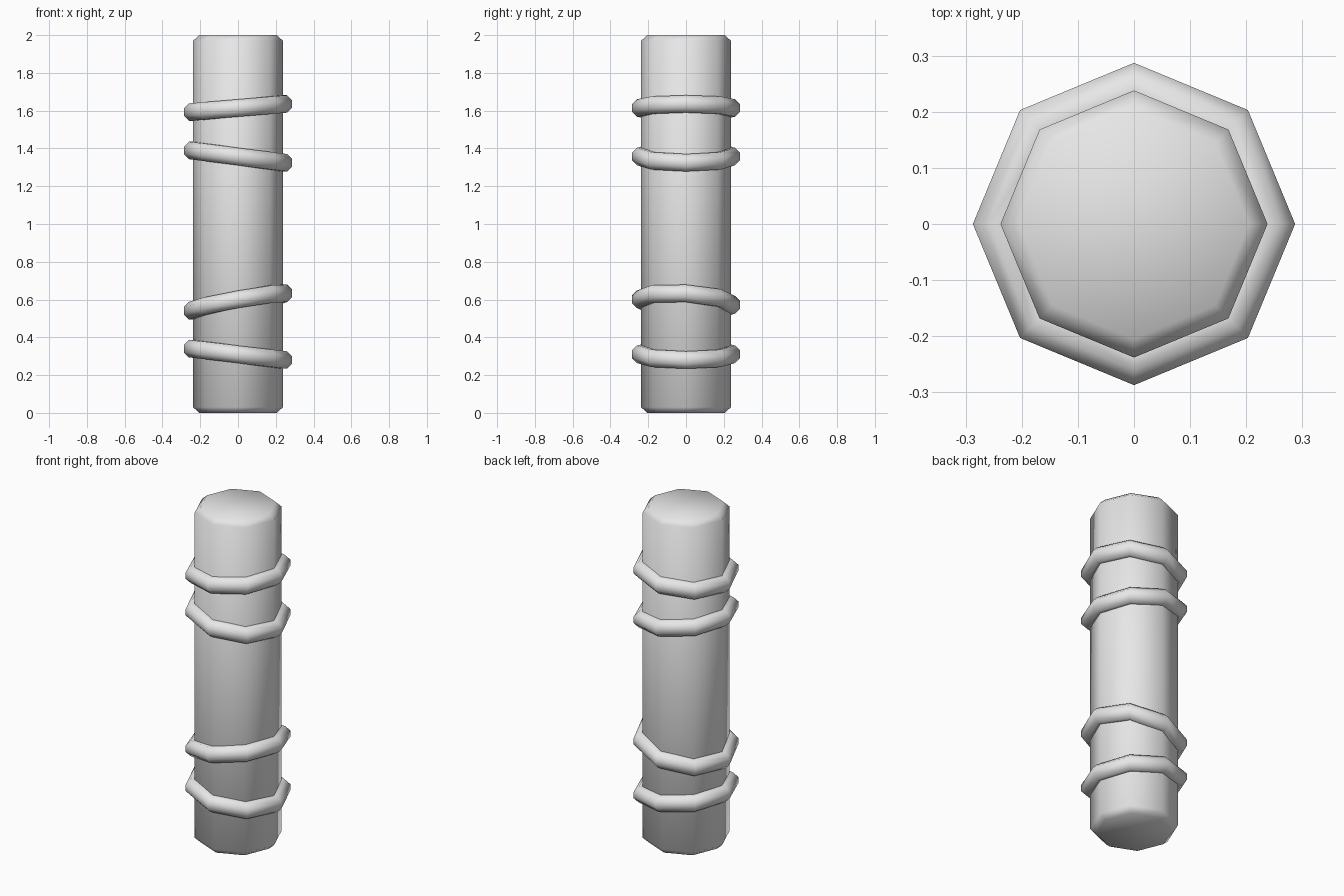
import bpy
from math import cos, sin, pi

cube = bpy.data.objects.get("Cube")
if cube:
    bpy.data.objects.remove(cube, do_unlink=True)

grey = bpy.data.materials.new("light_grey")
grey.use_nodes = True
grey.diffuse_color = (0.8, 0.8, 0.8, 1)
grey.node_tree.nodes["Principled BSDF"].inputs["Base Color"].default_value = (0.8, 0.8, 0.8, 1)

SIDES = 8


def add_object(name, verts, faces):
    mesh = bpy.data.meshes.new(name)
    mesh.from_pydata(verts, [], faces)
    mesh.materials.append(grey)
    mesh.shade_smooth()
    obj = bpy.data.objects.new(name, mesh)
    bpy.context.collection.objects.link(obj)
    return obj


def bridge(a, b, n, wrap):
    """Quads between loop a and loop b of n points."""
    return [(a * n + i, a * n + (i + 1) % n, b * n + (i + 1) % n, b * n + i)
            for i in range(wrap)]


def shaft(name, profile):
    """Octagonal column from (radius, height) pairs, capped at both ends."""
    verts = [(r * cos(2 * pi * i / SIDES), r * sin(2 * pi * i / SIDES), z)
             for r, z in profile for i in range(SIDES)]
    faces = []
    for k in range(len(profile) - 1):
        faces += bridge(k, k + 1, SIDES, SIDES)
    last = (len(profile) - 1) * SIDES
    faces.append(tuple(reversed(range(SIDES))))
    faces.append(tuple(range(last, last + SIDES)))
    return add_object(name, verts, faces)


def ring(name, height, slope_x, slope_y, major=0.241, minor=0.05):
    """Octagonal band with an eight-sided tube, leaning in x and y."""
    verts = []
    for i in range(SIDES):
        a = 2 * pi * i / SIDES
        for j in range(SIDES):
            t = 2 * pi * (j + 0.5) / SIDES
            r = major + minor * cos(t)
            x, y = r * cos(a), r * sin(a)
            cx, cy = major * cos(a), major * sin(a)
            verts.append((x, y, height + minor * sin(t) + slope_x * cx + slope_y * cy))
    faces = []
    for i in range(SIDES):
        faces += [tuple(reversed(f)) for f in bridge(i, (i + 1) % SIDES, SIDES, SIDES)]
    return add_object(name, verts, faces)


# Column with chamfered ends
shaft("column", [(0.205, 0), (0.238, 0.03), (0.238, 1.97), (0.205, 2)])

# Two pairs of leaning bands
ring("upper_band_top", 1.614, 0.09, 0)
ring("upper_band_bottom", 1.357, -0.135, 0)
ring("lower_band_top", 0.587, 0.19, -0.06)
ring("lower_band_bottom", 0.31, -0.125, 0)
